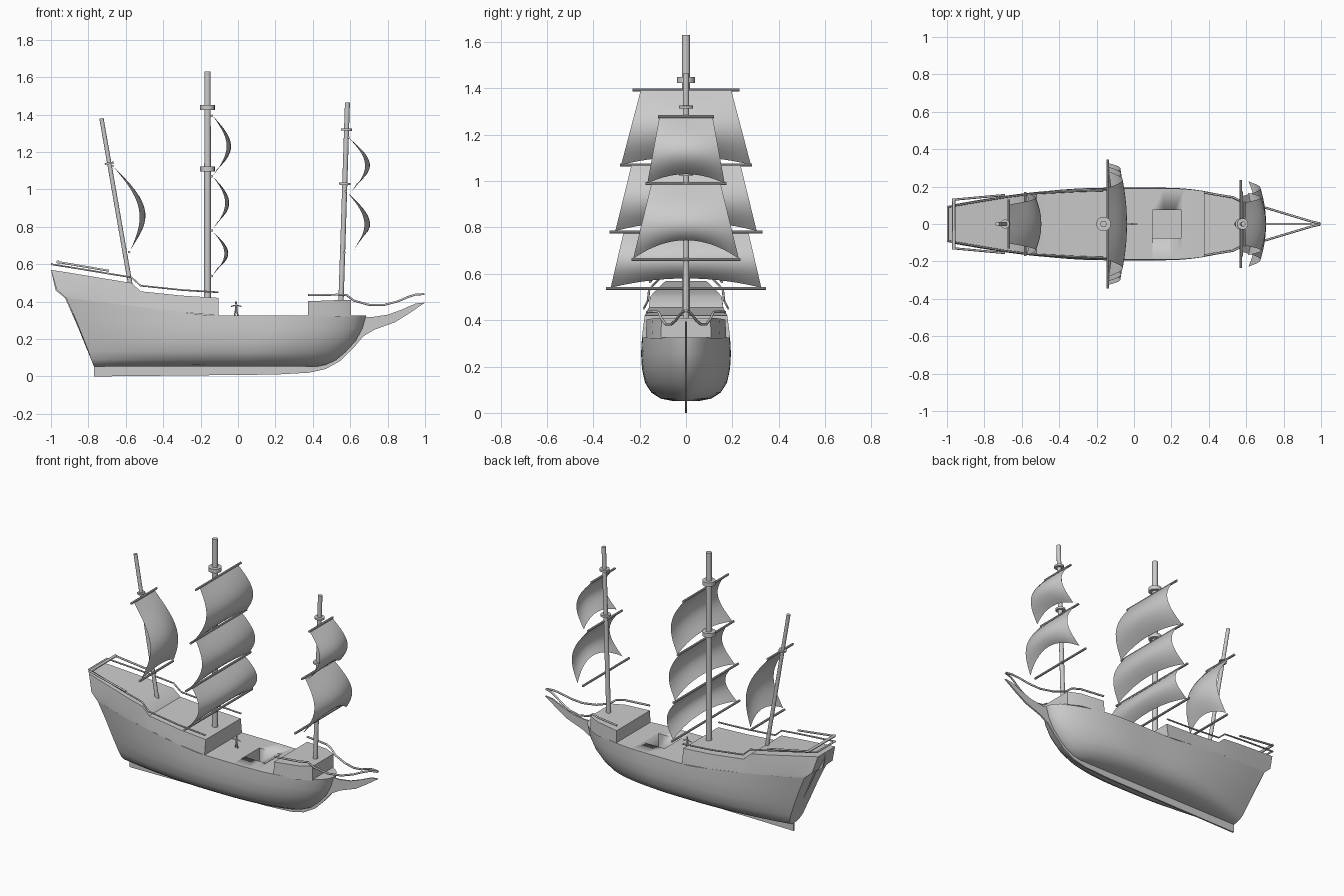
import bpy, bmesh, math
from mathutils import Vector

if "Cube" in bpy.data.objects:
    bpy.data.objects.remove(bpy.data.objects["Cube"])


def finish(name, bm, angle=35):
    bmesh.ops.remove_doubles(bm, verts=bm.verts, dist=1e-4)
    bmesh.ops.recalc_face_normals(bm, faces=bm.faces)
    me = bpy.data.meshes.new(name)
    bm.to_mesh(me)
    bm.free()
    ob = bpy.data.objects.new(name, me)
    bpy.context.collection.objects.link(ob)
    activate(ob)
    bpy.ops.object.shade_smooth_by_angle(angle=math.radians(angle))
    return ob


def activate(ob):
    bpy.ops.object.select_all(action='DESELECT')
    ob.select_set(True)
    bpy.context.view_layer.objects.active = ob


def loft(name, sections):
    """Skin half sections (bottom to top, +y side), mirrored across y = 0."""
    bm = bmesh.new()
    rings = []
    for s in sections:
        pts = list(s) + [(x, -y, z) for x, y, z in reversed(s)]
        rings.append([bm.verts.new(p) for p in pts])
    n = len(rings[0])
    for a, b in zip(rings, rings[1:]):
        for i in range(n):
            j = (i + 1) % n
            bm.faces.new((a[i], a[j], b[j], b[i]))
    bm.faces.new(rings[0])
    bm.faces.new(rings[-1])
    return finish(name, bm)


def rod(name, a, b, r, r2=None, sides=16):
    a, b = Vector(a), Vector(b)
    bm = bmesh.new()
    bmesh.ops.create_cone(bm, cap_ends=True, segments=sides, radius1=r,
                          radius2=r if r2 is None else r2, depth=(b - a).length)
    q = (b - a).to_track_quat('Z', 'Y')
    for v in bm.verts:
        v.co = q @ v.co + (a + b) / 2
    return finish(name, bm)


def tube(name, pts, r=0.005):
    cu = bpy.data.curves.new(name, 'CURVE')
    cu.dimensions = '3D'
    cu.bevel_depth, cu.bevel_resolution, cu.use_fill_caps = r, 1, True
    sp = cu.splines.new('POLY')
    sp.points.add(len(pts) - 1)
    for p, co in zip(sp.points, pts):
        p.co = (*co, 1)
    ob = bpy.data.objects.new(name, cu)
    bpy.context.collection.objects.link(ob)
    activate(ob)
    bpy.ops.object.convert(target='MESH')


def box(name, lo, hi):
    return loft(name, [[(x, hi[1], lo[2]), (x, hi[1], hi[2])] for x in (lo[0], hi[0])])


# Hull waterlines: stern x, stern z, midship z, bow x, max half width, stern half width
ROWS = [(-.77, .052, .052, .42, .06, .025), (-.775, .065, .062, .47, .11, .05),
        (-.785, .09, .088, .525, .15, .068), (-.80, .135, .13, .575, .177, .08),
        (-.83, .21, .19, .63, .19, .09), (-.87, .31, .255, .665, .194, .1),
        (-.92, .42, .325, .685, .19, .11)]


def hull_point(row, x):
    xs, zs, zm, xb, w, ws = row
    t = min(1, max(0, (-.15 - x) / (-.15 - xs)))
    d = min(1, max(0, 1 - (xb - x) / .5))
    y = (w + (ws - w) * t * t) * math.sqrt(max(0, 1 - d * d))
    return (x, y, zm + (zs - zm) * t)


N = 32
hull = loft("hull", [[hull_point(r, r[0] + (r[3] - r[0]) * math.sin(i / N * math.pi / 2))
                      for r in ROWS] for i in range(N + 1)])

# Cargo hatch sunk into the deck
cutter = box("hatch_cutter", (.1, 0, .22), (.25, .075, .4))
cutter.hide_render = True
mod = hull.modifiers.new("hatch", 'BOOLEAN')
mod.object, mod.operation, mod.solver = cutter, 'DIFFERENCE', 'EXACT'
activate(hull)
bpy.ops.object.modifier_apply(modifier="hatch")
bpy.data.objects.remove(cutter)

# Stern castle: top edge x, half width, z
CASTLE = [(-.105, .178, .42), (-.3, .172, .432), (-.52, .16, .455), (-.57, .155, .5),
          (-.7, .138, .521), (-.85, .113, .546), (-1, .087, .57)]
secs = []
for x, y, z in CASTLE:
    k = max(0, (-.5 - x) / .5)
    b = hull_point(ROWS[-1], x + .08 * k)
    m = (x + .03 * k, b[1] * .75 + y * .25, b[2] * .7 + z * .3)
    secs.append([b, m, (x, y, z)])
loft("stern_castle", secs)

# Forecastle
loft("forecastle", [[(x, y + .004, .32), (x, y, z)] for x, y, z in
                    ((.375, .17, .402), (.53, .143, .408), (.605, .105, .41))])

# Keel, stem and beak in one thin plate
plate = [(-1, .57), (-.975, .46), (-.925, .42), (-.77, .07), (-.77, 0), (.2, .01), (.38, .02),
         (.47, .04), (.55, .085), (.62, .155), (.67, .215), (.73, .25), (.84, .29), (.92, .34),
         (1, .395), (.95, .39), (.87, .355), (.8, .33), (.72, .318), (.6, .322), (.45, .1),
         (.35, .07), (-.74, .07), (-.9, .42), (-.95, .55)]
bm = bmesh.new()
f = bm.faces.new([bm.verts.new((x, -.005, z)) for x, z in plate])
ext = bmesh.ops.extrude_face_region(bm, geom=[f])
for v in ext['geom']:
    if isinstance(v, bmesh.types.BMVert):
        v.co.y = .005
bmesh.ops.triangulate(bm, faces=[f for f in bm.faces if len(f.verts) > 4])
finish("keel_plate", bm)

# Masts with collars: foot, head, radius, collar heights, collar radius, collar height
MASTS = {"main": ((-.163, .36), (-.163, 1.63), .018, (1.11, 1.437), .039, .026),
         "fore": ((.55, .38), (.585, 1.465), .014, (1.03, 1.32), .03, .012),
         "mizzen": ((-.572, .47), (-.73, 1.38), .012, (1.14,), .024, .01)}
for name, (a, b, r, collars, cr, ch) in MASTS.items():
    A, B = Vector((a[0], 0, a[1])), Vector((b[0], 0, b[1]))
    rod(name + "_mast", A, B, r, r * .95)
    d = (B - A).normalized()
    for z in collars:
        p = A.lerp(B, (z - A.z) / (B.z - A.z))
        rod(name + "_collar", p - d * ch / 2, p + d * ch / 2, cr)

# Yards: x, z, half length
for name, x, z, h in (("main", -.14, 1.393, .23), ("main", -.14, 1.07, .285),
                      ("main", -.14, .78, .33), ("main", -.14, .537, .345),
                      ("fore", .59, 1.278, .12), ("fore", .577, .99, .175),
                      ("fore", .57, .662, .235),
                      ("mizzen", -.67, 1.125, .13), ("mizzen", -.582, .665, .17)):
    rod(name + "_yard", (x, -h, z), (x, h, z), .007, sides=10)


# Billowing sails: (x, z, half width) at head and foot, belly depth, foot arch
def sail(name, top, bot, belly, arch):
    bm = bmesh.new()
    n = 14
    g = []
    for j in range(n + 1):
        v = j / n
        x, z, h = (a + (b - a) * v for a, b in zip(top, bot))
        row = []
        for i in range(n + 1):
            u = 2 * i / n - 1
            c = 1 - u * u
            row.append(bm.verts.new((
                x + belly * math.sin(math.pi * v) * (.78 + .22 * c) + .6 * arch * c * v ** 3,
                u * h, z + arch * c * v ** 3)))
        g.append(row)
    for j in range(n):
        for i in range(n):
            bm.faces.new((g[j][i], g[j][i + 1], g[j + 1][i + 1], g[j + 1][i]))
    finish(name, bm, 60)


sail("main_sail_upper", (-.135, 1.393, .195), (-.135, 1.07, .28), .095, .035)
sail("main_sail_middle", (-.135, 1.07, .235), (-.135, .785, .305), .085, .04)
sail("main_sail_lower", (-.135, .775, .27), (-.135, .54, .325), .08, .04)
sail("fore_sail_upper", (.593, 1.275, .115), (.61, .99, .167), .1, .04)
sail("fore_sail_lower", (.583, .985, .15), (.612, .665, .228), .1, .08)
sail("mizzen_sail", (-.665, 1.12, .105), (-.575, .675, .165), .115, .05)

# Rails on both sides
for s in (-1, 1):
    tube("stern_rail", [(x, s * (y + .004), z + .03) for x, y, z in CASTLE])
    tube("poop_rail", [(-.965, s * .13, .612), (-.69, s * .155, .565)], .006)
    tube("bow_rail", [(x, s * y, z) for x, y, z in (
        (.375, .168, .435), (.53, .143, .437), (.58, .118, .435), (.62, .105, .405),
        (.7, .088, .383), (.78, .064, .382), (.85, .043, .4), (.91, .025, .425),
        (.95, .013, .438), (.995, .003, .44))], .006)
tube("stern_rail_cross", [(-.995, -.09, .6), (-.995, .09, .6)], .006)
tube("poop_rail_cross", [(-.963, -.135, .612), (-.963, .135, .612)], .009)

# Sailor on deck
rod("sailor_body", (-.01, 0, .35), (-.01, 0, .385), .006, sides=8)
rod("sailor_head", (-.01, 0, .386), (-.01, 0, .4), .005, sides=8)
for s in (-1, 1):
    rod("sailor_leg", (-.01 + s * .009, 0, .325), (-.01 + s * .003, 0, .355), .004, sides=6)
    rod("sailor_arm", (-.01, 0, .382), (-.01 + s * .028, 0, .374), .003, sides=6)
